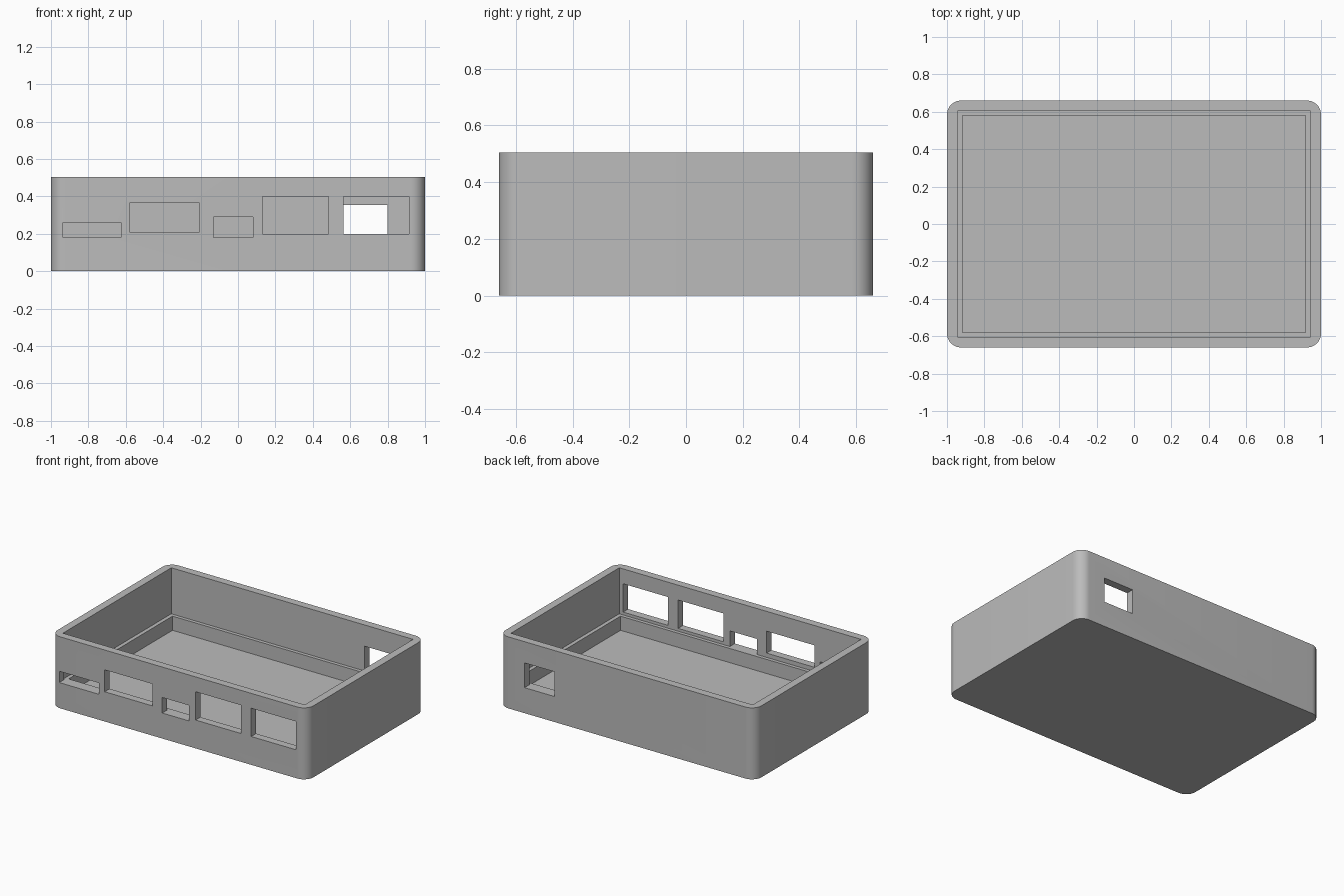
import bpy
import bmesh
from mathutils import Matrix, Vector

cube = bpy.data.objects.get("Cube")
if cube:
    bpy.data.objects.remove(cube, do_unlink=True)

HEIGHT = 0.505
HALF_X, HALF_Y = 1.0, 0.66
CORNER_RADIUS = 0.075
LEDGE_Z, FLOOR_Z = 0.18, 0.08

grey = bpy.data.materials.new("plain_grey")
grey.use_nodes = True
GREY = (0.5, 0.5, 0.5, 1.0)
grey.diffuse_color = GREY
grey.node_tree.nodes["Principled BSDF"].inputs["Base Color"].default_value = GREY


def box(name, low, high, radius=0.0):
    """Box between two corners, with optionally rounded upright edges."""
    low, high = Vector(low), Vector(high)
    bm = bmesh.new()
    place = Matrix.Translation((low + high) / 2) @ Matrix.Diagonal((high - low).to_4d())
    bmesh.ops.create_cube(bm, size=1.0, matrix=place)
    if radius:
        upright = [e for e in bm.edges
                   if abs(e.verts[0].co.z - e.verts[1].co.z) > 0.01]
        bmesh.ops.bevel(bm, geom=upright, offset=radius, segments=12,
                        profile=0.5, affect='EDGES')
    mesh = bpy.data.meshes.new(name)
    bm.to_mesh(mesh)
    bm.free()
    mesh.materials.append(grey)
    obj = bpy.data.objects.new(name, mesh)
    bpy.context.collection.objects.link(obj)
    return obj


# Outer shell
case = box("case_tray", (-HALF_X, -HALF_Y, 0), (HALF_X, HALF_Y, HEIGHT), CORNER_RADIUS)

# Upper cavity, and the narrower well below its ledge
cutters = [
    box("upper_cavity", (-0.945, -0.605, LEDGE_Z), (0.945, 0.605, 0.6)),
    box("lower_well", (-0.918, -0.58, FLOOR_Z), (0.918, 0.58, 0.3)),
]

# Port openings in the front wall: left, right, bottom, top
front_ports = [
    (-0.935, -0.625, 0.18, 0.26),
    (-0.58, -0.205, 0.21, 0.365),
    (-0.13, 0.08, 0.18, 0.29),
    (0.13, 0.485, 0.20, 0.40),
    (0.565, 0.915, 0.20, 0.40),
]
for x0, x1, z0, z1 in front_ports:
    cutters.append(box("front_port", (x0, -0.7, z0), (x1, -0.6, z1)))

# Single opening in the back wall
cutters.append(box("back_port", (0.565, 0.6, 0.18), (0.80, 0.7, 0.355)))

bpy.ops.object.select_all(action='DESELECT')
case.select_set(True)
bpy.context.view_layer.objects.active = case
for cutter in cutters:
    cutter.hide_render = True
    cut = case.modifiers.new(cutter.name, 'BOOLEAN')
    cut.operation = 'DIFFERENCE'
    cut.solver = 'EXACT'
    cut.object = cutter
    bpy.ops.object.modifier_apply(modifier=cut.name)
    bpy.data.objects.remove(cutter, do_unlink=True)

# Smooth corners, crisp edges
bpy.ops.object.shade_smooth_by_angle()
